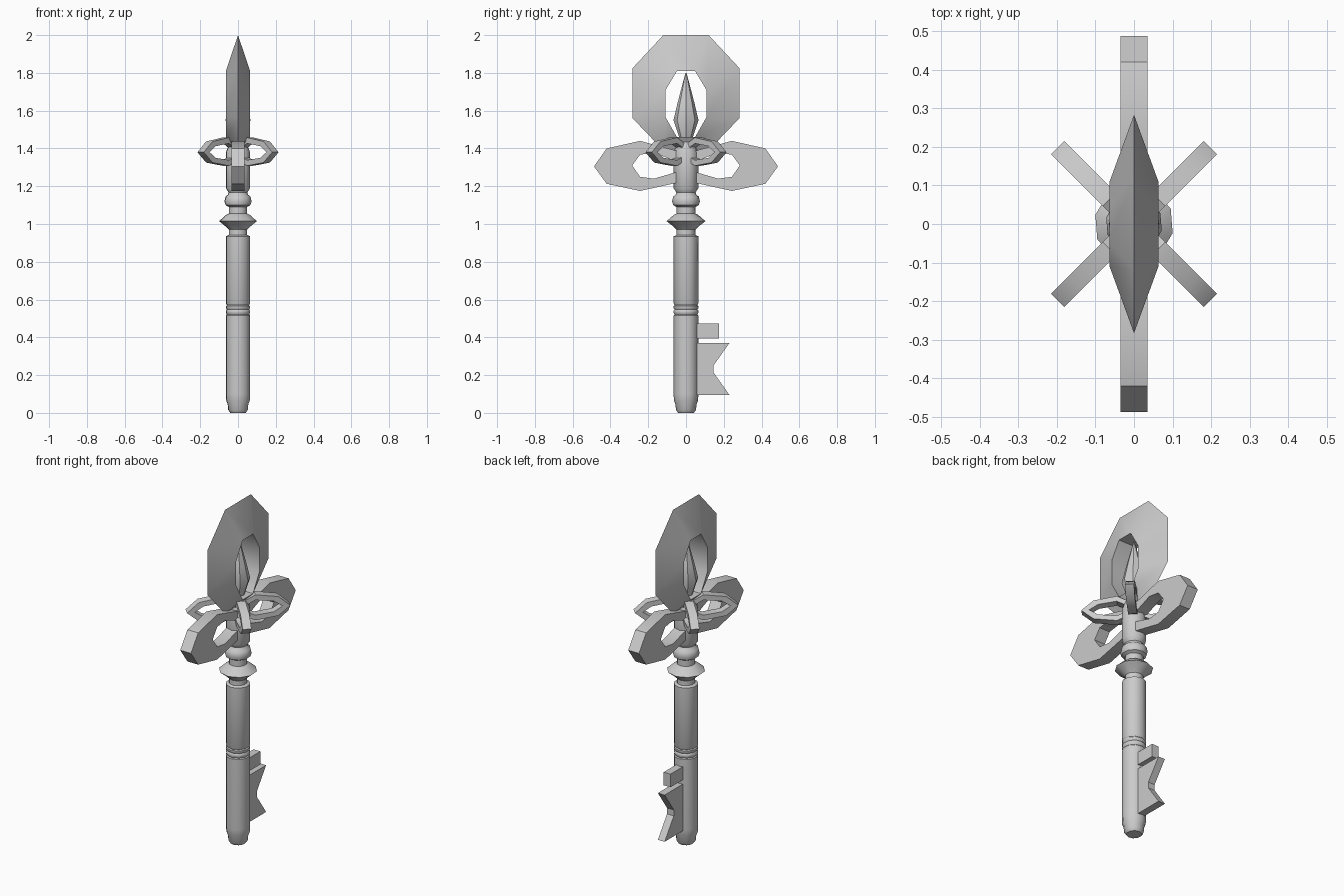
import bpy, bmesh, math

if "Cube" in bpy.data.objects:
    bpy.data.objects.remove(bpy.data.objects["Cube"])

def finish(name, bm, angle=35):
    bmesh.ops.remove_doubles(bm, verts=bm.verts, dist=1e-5)
    bmesh.ops.recalc_face_normals(bm, faces=bm.faces)
    me = bpy.data.meshes.new(name)
    bm.to_mesh(me)
    bm.free()
    ob = bpy.data.objects.new(name, me)
    bpy.context.collection.objects.link(ob)
    bpy.ops.object.select_all(action='DESELECT')
    ob.select_set(True)
    bpy.context.view_layer.objects.active = ob
    bpy.ops.object.shade_smooth_by_angle(angle=math.radians(angle))
    return ob

def lathe(name, profile, sides=10, offset=-13.5):
    bm = bmesh.new()
    rings = []
    for r, z in profile:
        ring = []
        for i in range(sides):
            a = math.radians(offset) + 2 * math.pi * i / sides
            ring.append(bm.verts.new((r * math.cos(a), r * math.sin(a), z)))
        rings.append(ring)
    for a, b in zip(rings, rings[1:]):
        for i in range(sides):
            j = (i + 1) % sides
            bm.faces.new((a[i], a[j], b[j], b[i]))
    bm.faces.new(rings[0])
    bm.faces.new(rings[-1])
    return finish(name, bm, 42)

def loop_ring(name, outer, inner, half_out, half_in, turn=0):
    """Closed ring in the YZ plane; edge half-thicknesses differ outside and inside."""
    bm = bmesh.new()
    def loop(pts, x):
        return [bm.verts.new((x, y, z)) for y, z in pts]
    loops = [loop(outer, half_out), loop(inner, half_in),
             loop(inner, -half_in), loop(outer, -half_out)]
    if half_out == 0:
        loops.pop()
    n, m = len(outer), len(loops)
    for k in range(m):
        a, b = loops[k], loops[(k + 1) % m]
        for i in range(n):
            j = (i + 1) % n
            bm.faces.new((a[i], a[j], b[j], b[i]))
    ob = finish(name, bm)
    ob.rotation_euler.z = turn
    return ob

def plate(name, pts, half):
    bm = bmesh.new()
    f = bm.faces.new([bm.verts.new((-half, y, z)) for y, z in pts])
    ext = bmesh.ops.extrude_face_region(bm, geom=[f])['geom']
    bmesh.ops.translate(bm, vec=(2 * half, 0, 0),
                        verts=[v for v in ext if isinstance(v, bmesh.types.BMVert)])
    return finish(name, bm)

def mirrored(half):
    return half + [(-y, z) for y, z in reversed(half)]

# shaft with rounded tip and fine grooves
lathe("shaft", [(.042, 0), (.053, .015), (.056, .045), (.064, .065), (.066, .10),
                (.066, .515), (.061, .52), (.066, .53), (.066, .54), (.061, .547),
                (.066, .555), (.066, .565), (.061, .57), (.066, .58),
                (.066, .935), (.05, .942), (.05, .975)])
# collar and bead
lathe("collar", [(.05, .97), (.065, .985), (.103, 1.015), (.065, 1.048), (.05, 1.055),
                 (.05, 1.09), (.068, 1.10), (.074, 1.12), (.068, 1.145), (.055, 1.155), (.05, 1.17)])
# stem holding the petals
lathe("stem", [(.05, 1.165), (.066, 1.19), (.066, 1.38), (.05, 1.42), (.035, 1.45)])
# spike inside the head ring
lathe("spike", [(.03, 1.44), (.066, 1.55), (.045, 1.64), (.003, 1.80)], sides=8, offset=0)

# wedge-section octagonal head ring
loop_ring("head_ring",
          mirrored([(.12, 2.0), (.283, 1.825), (.283, 1.56), (.12, 1.39)]),
          mirrored([(.048, 1.81), (.108, 1.71), (.108, 1.565), (.048, 1.46)]), 0, .064)

# two large side petals
petal_out = [(.487, 1.305), (.42, 1.40), (.243, 1.44), (.04, 1.385),
             (.04, 1.22), (.243, 1.175), (.42, 1.213)]
petal_in = [(.285, 1.31), (.243, 1.367), (.17, 1.378), (.05, 1.33),
            (.05, 1.275), (.17, 1.24), (.243, 1.25)]
for side, turn in (("back", 0), ("front", math.pi)):
    loop_ring("side_petal_" + side, petal_out, petal_in, .035, .035, turn)

# four small diagonal loops
small_out = [(.28, 1.38), (.215, 1.437), (.09, 1.458), (.02, 1.42),
             (.02, 1.34), (.09, 1.308), (.215, 1.325)]
small_in = [(.238, 1.381), (.19, 1.412), (.09, 1.427), (.04, 1.40),
            (.04, 1.36), (.09, 1.338), (.19, 1.35)]
for i in range(4):
    loop_ring(f"small_loop_{i + 1}", small_out, small_in, .024, .024,
              math.pi / 4 + i * math.pi / 2)

# key bit teeth
plate("bit_large", [(.03, .37), (.23, .37), (.145, .25), (.145, .215), (.23, .095), (.03, .095)], .022)
plate("bit_small", [(.03, .395), (.176, .395), (.176, .472), (.03, .472)], .022)
